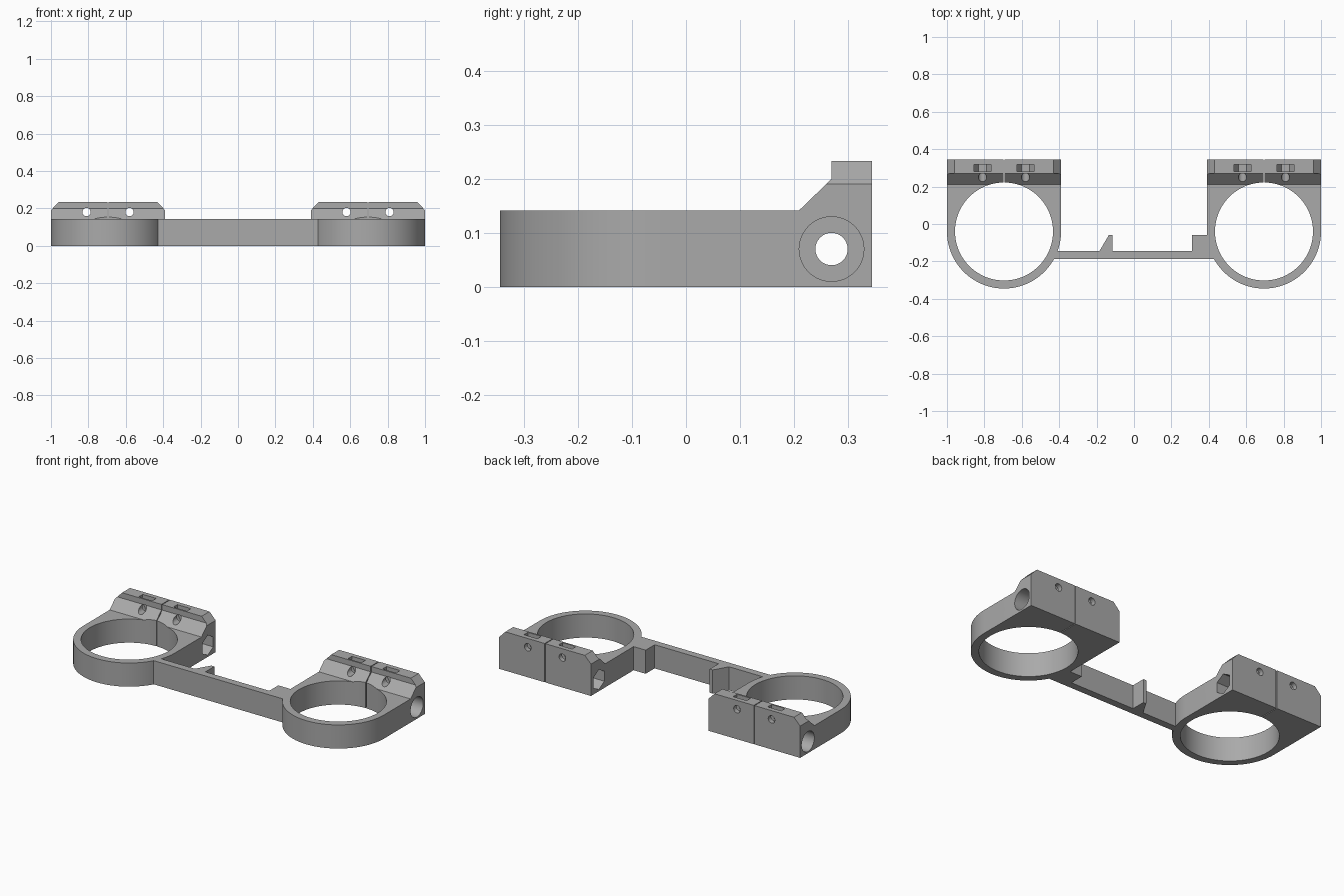
import bpy, bmesh, math
from mathutils import Vector

if "Cube" in bpy.data.objects:
    bpy.data.objects.remove(bpy.data.objects["Cube"])

grey = bpy.data.materials.new("grey plastic")
grey.diffuse_color = (0.4, 0.4, 0.4, 1)
grey.use_nodes = True
grey.node_tree.nodes["Principled BSDF"].inputs["Base Color"].default_value = grey.diffuse_color

H, TOP = 0.142, 0.233          # ring height, clamp height
CX, CY = 0.695, -0.04          # ring centre
R_OUT, R_IN = 0.305, 0.262


def prism(name, pts, axis, a, b):
    """Extrude a 2D outline along an axis from a to b."""
    place = {'X': lambda u, v, w: (w, u, v),
             'Y': lambda u, v, w: (u, w, v),
             'Z': lambda u, v, w: (u, v, w)}[axis]
    bm = bmesh.new()
    face = bm.faces.new([bm.verts.new(place(u, v, a)) for u, v in pts])
    ext = bmesh.ops.extrude_face_region(bm, geom=[face])
    verts = [e for e in ext['geom'] if isinstance(e, bmesh.types.BMVert)]
    bmesh.ops.translate(bm, verts=verts, vec=Vector(place(0, 0, b - a)))
    bmesh.ops.recalc_face_normals(bm, faces=bm.faces)
    me = bpy.data.meshes.new(name)
    bm.to_mesh(me)
    bm.free()
    me.materials.append(grey)
    ob = bpy.data.objects.new(name, me)
    bpy.context.collection.objects.link(ob)
    return ob


def arc(u, v, r, n, start=0.0, end=360.0):
    full = abs(end - start) >= 360
    steps = n if full else n - 1
    return [(u + r * math.cos(math.radians(start + (end - start) * i / steps)),
             v + r * math.sin(math.radians(start + (end - start) * i / steps)))
            for i in range(n)]


def rect(u0, u1, v0, v1):
    return [(u0, v0), (u1, v0), (u1, v1), (u0, v1)]


def combine(target, other, operation):
    mod = target.modifiers.new(operation, 'BOOLEAN')
    mod.operation, mod.object, mod.solver = operation, other, 'EXACT'
    bpy.context.view_layer.objects.active = target
    bpy.ops.object.modifier_apply(modifier=mod.name)
    bpy.data.objects.remove(other, do_unlink=True)


def cut(target, pts, axis, a, b):
    combine(target, prism("cutter", pts, axis, a, b), 'DIFFERENCE')


def clamp(name, s):
    cx = s * CX
    # U-shaped body with a square back
    outline = arc(cx, CY, R_OUT, 61, 180, 360)
    outline += [(cx + R_OUT, 0.345), (cx - R_OUT, 0.345)]
    ob = prism(name, outline, 'Z', 0, TOP)
    # step the ring down, leaving the sloped raised block
    cut(ob, [(-0.5, H), (0.21, H), (0.27, 0.2), (0.27, 0.4), (-0.5, 0.4)],
        'X', cx - 0.5, cx + 0.5)
    # bevelled upper ends
    for e in (-1, 1):
        x = cx + e * R_OUT
        cut(ob, [(x + e * 0.02, 0.17), (x - e * 0.06, 0.253), (x + e * 0.02, 0.253)],
            'Y', 0.1, 0.5)
    # round opening
    cut(ob, arc(cx, CY, R_IN, 112), 'Z', -0.1, 0.4)
    # clamp bolt: through bore, round recess outside, hex recess inside
    cut(ob, arc(0.27, 0.07, 0.03, 32), 'X', cx - 0.5, cx + 0.5)
    cut(ob, arc(0.27, 0.07, 0.06, 48), 'X', s * 0.88, s * 1.1)
    cut(ob, arc(0.27, 0.07, 0.06, 6, 30, 390), 'X', s * 0.3, s * 0.51)
    # small screw holes and nut slots
    for d in (-0.115, 0.115):
        x = cx + d
        cut(ob, arc(x, 0.18, 0.022, 32), 'Y', 0.1, 0.5)
        cut(ob, [(x - 0.045, 0.3), (x - 0.045, 0.18), (x - 0.0225, 0.145),
                 (x + 0.0225, 0.145), (x + 0.045, 0.18), (x + 0.045, 0.3)],
            'Y', 0.28, 0.317)
    # split in the back
    cut(ob, rect(cx - 0.0025, cx + 0.0025, 0.15, 0.5), 'Z', -0.1, 0.4)
    return ob


left = clamp("left_clamp", -1)
right = clamp("right_clamp", 1)

# connecting bar with its hook and stop in one outline
bar = prism("connecting_bar", [
    (-0.44, -0.188), (0.44, -0.188), (0.44, -0.145), (0.405, -0.06),
    (0.31, -0.06), (0.31, -0.145), (-0.115, -0.145), (-0.115, -0.06),
    (-0.135, -0.06), (-0.185, -0.145), (-0.44, -0.145)], 'Z', 0, H)
combine(bar, left, 'UNION')
combine(bar, right, 'UNION')
bar.name = "double_ring_bracket"

bpy.ops.object.select_all(action='DESELECT')
bar.select_set(True)
bpy.context.view_layer.objects.active = bar
bpy.ops.object.shade_smooth_by_angle(angle=math.radians(25))
